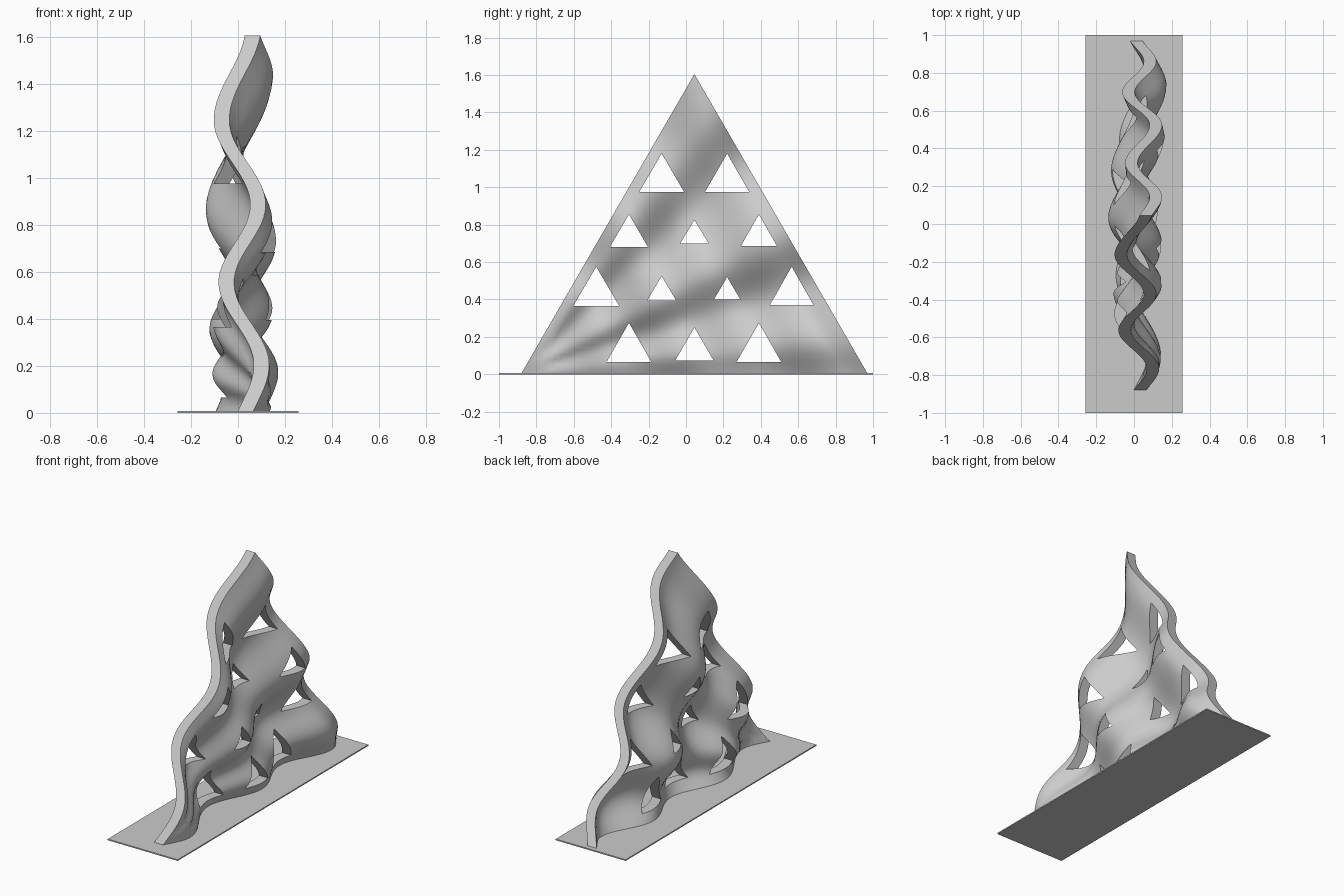
import bpy, bmesh, math
from mathutils import Vector
from mathutils.geometry import delaunay_2d_cdt, intersect_point_tri_2d

if "Cube" in bpy.data.objects:
    bpy.data.objects.remove(bpy.data.objects["Cube"])

A, B, C = Vector((-0.88, 0.005)), Vector((0.97, 0.005)), Vector((0.045, 1.605))
HALF = 0.033
STEP = 0.03

# Triangular openings: (centre y, base z, apex z, half width)
HOLES = [(-.13, .975, 1.18, .12), (.22, .975, 1.18, .118),
         (-.305, .68, .855, .102), (.045, .7, .825, .076), (.39, .685, .855, .097),
         (-.48, .365, .575, .123), (-.13, .395, .525, .077), (.22, .4, .52, .07), (.565, .37, .575, .117),
         (-.305, .065, .275, .12), (.045, .075, .25, .102), (.39, .065, .275, .12)]

# Crests and troughs of the three wavy rims: left (z, x), right (z, x), foot (y, x)
LEFT = [(-.12, 0), (.2, .10), (.55, -.05), (.88, .085), (1.24, -.07), (1.64, .065)]
RIGHT = [(-.06, 0), (.19, .085), (.47, -.03), (.77, .115), (1.12, -.015), (1.43, .115), (1.66, .05)]
FOOT = [(-.98, .0), (-.7, .1), (-.27, -.065), (.12, .06), (.45, -.045), (.82, .085), (1.02, 0)]


def rim(knots, q):
    for (a, xa), (b, xb) in zip(knots, knots[1:]):
        if q <= b:
            u = (q - a) / (b - a)
            return xa + (xb - xa) * (1 - math.cos(math.pi * u)) / 2
    return knots[-1][1]


XA = rim(LEFT, 0)
XB = rim(RIGHT, 0)
XC = rim(LEFT, 1.6)


def wave(y, z):
    # Patch blended from the three rims, rays fanning out of the front corner
    h = (z - A.y) / (C.y - A.y)
    u = (y - A.x + h * (B.x - C.x)) / (B.x - A.x)
    if u < 1e-6:
        return XA
    v = min(1.0, max(0.0, h / u))
    left = rim(LEFT, 1.6 * u) + u * (XC - rim(LEFT, 1.6))
    foot = rim(FOOT, A.x + u * (B.x - A.x))
    foot += (1 - u) * (XA - rim(FOOT, A.x)) + u * (XB - rim(FOOT, B.x))
    right = rim(RIGHT, 1.6 * v) + v * (XC - rim(RIGHT, 1.6))
    return (1 - v) * foot + v * left + u * right - u * ((1 - v) * XB + v * XC)


# Flat triangulated panel with openings
pts, edges = [], []


def loop(corners):
    start = len(pts)
    for a, b in zip(corners, corners[1:] + corners[:1]):
        n = max(2, round((b - a).length / STEP))
        pts.extend(a.lerp(b, i / n) for i in range(n))
    n = len(pts) - start
    edges.extend((start + i, start + (i + 1) % n) for i in range(n))


holes = [[Vector((y - w, z0)), Vector((y + w, z0)), Vector((y, z1))] for y, z0, z1, w in HOLES]
for tri in [[A, B, C]] + holes:
    loop(tri)
cen = (A + B + C) / 3
inner = [cen.lerp(v, .975) for v in (A, B, C)]
for j in range(1, 62):
    for i in range(64):
        p = Vector((-.9 + (i + .5 * (j % 2)) * STEP, j * STEP * .866))
        if not intersect_point_tri_2d(p, *inner):
            continue
        if any(intersect_point_tri_2d(p, *[sum(h, Vector((0, 0))) / 3 * -.12 + v * 1.12 for v in h]) for h in holes):
            continue
        pts.append(p)
verts, _, faces, *_ = delaunay_2d_cdt(pts, edges, [], 0, 1e-6)

# Keep the real triangles: no slivers on the rim, none inside openings
bm = bmesh.new()
bv = [bm.verts.new((-HALF, v.x, v.y)) for v in verts]
for f in faces:
    a, b, c = (verts[i] for i in f)
    area = abs((b.x - a.x) * (c.y - a.y) - (b.y - a.y) * (c.x - a.x)) / 2
    if area > 3e-6 and not any(intersect_point_tri_2d((a + b + c) / 3, *h) for h in holes):
        bm.faces.new([bv[i] for i in f])
bmesh.ops.delete(bm, geom=[v for v in bm.verts if not v.link_faces], context='VERTS')

# Thicken, then bend into waves
ext = bmesh.ops.extrude_face_region(bm, geom=bm.faces[:], use_keep_orig=True)
for v in ext['geom']:
    if isinstance(v, bmesh.types.BMVert):
        v.co.x = HALF
for v in bm.verts:
    v.co.x += wave(v.co.y, v.co.z)
bmesh.ops.recalc_face_normals(bm, faces=bm.faces[:])
me = bpy.data.meshes.new("wavy_panel")
bm.to_mesh(me)
bm.free()
panel = bpy.data.objects.new("wavy_panel", me)
bpy.context.collection.objects.link(panel)

# Thin base plate
bpy.ops.mesh.primitive_cube_add(size=1, location=(0, 0, .004))
base = bpy.context.object
base.name = "base_plate"
base.scale = (.514, 2, .008)

bpy.ops.object.select_all(action='DESELECT')
panel.select_set(True)
bpy.context.view_layer.objects.active = panel
bpy.ops.object.shade_smooth_by_angle(angle=math.radians(40))
